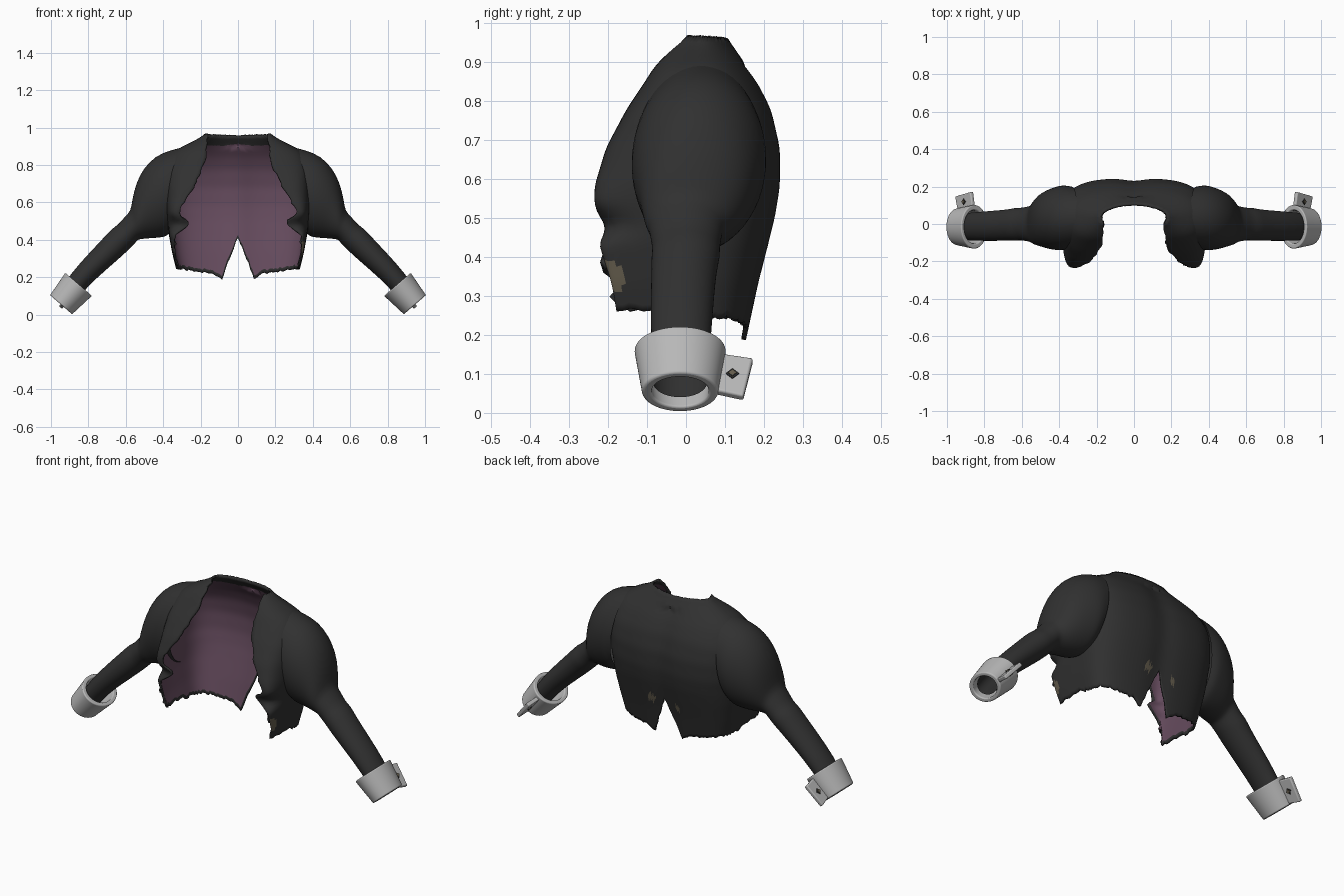
import bpy, bmesh, math, random
from mathutils import Matrix, Vector

random.seed(4)
cube = bpy.data.objects.get("Cube")
if cube:
    bpy.data.objects.remove(cube)


def material(name, rgb):
    m = bpy.data.materials.new(name)
    m.use_nodes = True
    m.diffuse_color = (*rgb, 1)
    m.node_tree.nodes["Principled BSDF"].inputs["Base Color"].default_value = (*rgb, 1)
    return m


black = material("black cloth", (0.03, 0.03, 0.03))
plum = material("plum lining", (0.13, 0.07, 0.11))
grey = material("grey cuff", (0.48, 0.48, 0.48))
tan = material("tan wear", (0.13, 0.11, 0.075))


def finish(name, bm, mats, angle=50):
    mesh = bpy.data.meshes.new(name)
    bm.to_mesh(mesh)
    bm.free()
    obj = bpy.data.objects.new(name, mesh)
    bpy.context.collection.objects.link(obj)
    for m in mats:
        mesh.materials.append(m)
    bpy.ops.object.select_all(action="DESELECT")
    obj.select_set(True)
    bpy.context.view_layer.objects.active = obj
    bpy.ops.object.shade_smooth_by_angle(angle=math.radians(angle))
    return obj


def mirrored(obj):
    obj.modifiers.new("Mirror", "MIRROR").use_mirror_merge = False
    return obj


def grid(bm, rows, closed=False):
    """Skin rows of points; columns run anticlockwise, rows run down."""
    vs = [[bm.verts.new(p) for p in row] for row in rows]
    n = len(rows[0])
    for a, b in zip(vs, vs[1:]):
        for i in range(n if closed else n - 1):
            k = (i + 1) % n
            bm.faces.new((b[i], b[k], a[k], a[i]))


# Body profile: height, front edge x, front edge y, side x, side y, back y
BODY = [
    (0.97, 0.16, 0.01, 0.165, 0.04, 0.1),
    (0.92, 0.165, -0.05, 0.25, 0.03, 0.135),
    (0.89, 0.165, -0.08, 0.32, 0.03, 0.155),
    (0.85, 0.17, -0.105, 0.36, 0.03, 0.185),
    (0.78, 0.19, -0.152, 0.38, 0.02, 0.22),
    (0.68, 0.24, -0.205, 0.385, 0.02, 0.243),
    (0.58, 0.3, -0.235, 0.385, 0.01, 0.243),
    (0.53, 0.325, -0.235, 0.38, 0, 0.235),
    (0.5, 0.25, -0.22, 0.378, 0, 0.23),
    (0.47, 0.26, -0.2, 0.375, 0, 0.222),
    (0.44, 0.335, -0.225, 0.372, 0, 0.215),
    (0.33, 0.34, -0.19, 0.352, 0, 0.187),
    (0.18, 0.3, -0.165, 0.315, 0, 0.155),
]


def linear(z, c):
    z = min(max(z, BODY[-1][0]), BODY[0][0])
    for hi, lo in zip(BODY, BODY[1:]):
        if z >= lo[0]:
            f = (hi[0] - z) / (hi[0] - lo[0])
            return hi[c] + (lo[c] - hi[c]) * f


def profile(z, c):
    return sum(linear(z + d, c) for d in (-0.015, 0, 0.015)) / 3


FRONT, BACK, ROWS = 16, 48, 44


def body_point(i, z):
    """Column i runs from the front edge round the side to the mid back."""
    xe, ye, xs, ys, yb = (profile(z, c) for c in range(1, 6))
    t = (i / FRONT if i < FRONT else (i - FRONT) / BACK) * math.pi / 2
    c, s = max(math.cos(t), 0), math.sin(t)
    n = 2 + 1.2 * min(max((0.95 - z) / 0.2, 0), 1)     # squarer below the neck
    r = (c ** n + s ** n) ** (-1 / n)
    if i < FRONT:
        return xe + (xs - xe) * s * r, ys + (ye - ys) * c * r
    x = xs * c * r
    dip = 0.012 * math.exp(-(x / 0.07) ** 2) * (z < 0.9)
    return x, ys + (yb - ys) * s * r - dip


def hem_height(i):
    if i < FRONT:
        return 0.265
    x = body_point(i, 0.25)[0]
    if x < 0.09:
        return 0.41 - 2.5 * x
    return 0.185 + 0.8 * (x - 0.09) if x < 0.13 else 0.217 + 0.15 * (x - 0.13)


# Open jacket body with a split back and ragged hem
half = FRONT + BACK
columns = []
for k in range(2 * half + 1):
    i, side = (k, 1) if k <= half else (2 * half - k, -1)
    hem = hem_height(i) + random.uniform(-0.006, 0.006)
    top = 0.968 - 0.01 * (i / half) ** 2 + random.uniform(-0.002, 0.002)
    column = []
    for j in range(ROWS + 1):
        z = top + (hem - top) * j / ROWS
        x, y = body_point(i, z)
        fray = random.uniform(-0.006, 0.006) if i == 0 else 0
        column.append((side * (x + fray), y, z))
    columns.append(column)
bm = bmesh.new()
grid(bm, list(zip(*columns)))

# Worn spots: centre x, centre z, half width, half height, front or back
WORN = [(0.075, 0.4, 0.024, 0.024, 1), (-0.085, 0.375, 0.016, 0.018, 1),
        (0.345, 0.35, 0.025, 0.038, -1)]
for n, f in enumerate(bm.faces):
    j, k = divmod(n, 2 * half)
    c = f.calc_center_median()
    if j < 3 or j >= ROWS - 1 or k == 0 or k == 2 * half - 1:
        f.material_index = 2                      # border, black on both sides
    elif any(((c.x - x) / w) ** 2 + ((c.z - z) / h) ** 2 < 1 and c.y * d > 0.16
             for x, z, w, h, d in WORN):
        f.material_index = 1
body = finish("jacket_body", bm, [black, tan, black, plum, plum, black])
shell = body.modifiers.new("Cloth", "SOLIDIFY")
shell.thickness, shell.offset = 0.012, -1
shell.material_offset = 3

# Sleeves: upper x, z, lower x, z, half depth, centre y
SLEEVE = [
    (0.3, 0.895, 0.36, 0.44, 0.165, 0.035),
    (0.37, 0.878, 0.375, 0.425, 0.175, 0.035),
    (0.44, 0.85, 0.39, 0.415, 0.172, 0.03),
    (0.505, 0.785, 0.425, 0.41, 0.157, 0.025),
    (0.545, 0.705, 0.465, 0.408, 0.138, 0.02),
    (0.567, 0.61, 0.505, 0.405, 0.115, 0.005),
    (0.572, 0.555, 0.53, 0.402, 0.096, 0),
    (0.605, 0.525, 0.54, 0.395, 0.093, 0),
    (0.64, 0.48, 0.56, 0.37, 0.086, 0),
    (0.675, 0.46, 0.58, 0.352, 0.089, 0),
    (0.71, 0.42, 0.61, 0.322, 0.084, -0.005),
    (0.8, 0.325, 0.71, 0.235, 0.081, -0.01),
    (0.89, 0.225, 0.805, 0.15, 0.077, -0.013),
    (0.962, 0.118, 0.893, 0.04, 0.07, -0.015),
]
rings = []
for ux, uz, lx, lz, hy, cy in SLEEVE:
    up = Vector((ux - lx, 0, uz - lz)) / 2
    mid = Vector(((ux + lx) / 2, cy, (uz + lz) / 2))
    angles = [math.tau * a / 28 for a in range(28)]
    rings.append([mid + up * math.cos(a) + Vector((0, hy * math.sin(a), 0)) for a in angles])
bm = bmesh.new()
grid(bm, rings, closed=True)
bmesh.ops.recalc_face_normals(bm, faces=bm.faces)
sleeves = mirrored(finish("sleeves", bm, [black], 180))
sleeves.modifiers.new("Smooth", "SUBSURF").levels = 1
sleeves.modifiers["Smooth"].render_levels = 1

# Cuff frame: local x across, local y deep, local z along the arm
inner, outer = Vector((0.852, -0.015, 0.162)), Vector((0.946, -0.015, 0.053))
axis = (outer - inner).normalized()
length = (outer - inner).length
across = Vector((-axis.z, 0, axis.x))
frame = Matrix((across, Vector((0, 1, 0)), axis)).transposed().to_4x4()
frame.translation = inner


def place(name, bm, mat, bevel):
    bm.transform(frame)
    bmesh.ops.recalc_face_normals(bm, faces=bm.faces)
    obj = mirrored(finish(name, bm, [mat]))
    if bevel:
        b = obj.modifiers.new("Round", "BEVEL")
        b.width, b.segments = bevel, 3


# Tapered cuff rings
wall = [(0.094, 0), (0.078, length), (0.058, length), (0.072, 0), (0.094, 0)]
bm = bmesh.new()
grid(bm, [[(r * math.cos(math.tau * a / 48), 1.25 * r * math.sin(math.tau * a / 48), t)
           for a in range(48)] for r, t in wall], closed=True)
bmesh.ops.remove_doubles(bm, verts=bm.verts, dist=0.0001)
place("cuffs", bm, grey, 0.006)

# Fastening tabs behind the cuffs
bm = bmesh.new()
outline = [(0.085, 0.01), (0.187, 0.03), (0.162, length + 0.015), (0.075, length - 0.01)]
grid(bm, [[(h, y, t) for y, t in outline] for h in (-0.018, 0.004)], closed=True)
bmesh.ops.holes_fill(bm, edges=bm.edges)
place("cuff_tabs", bm, grey, 0.006)

# Diamond studs through the tabs, each with a dark rim
for name, mat, radius, depth in (("stud_rims", black, 0.017, 0.028),
                                 ("stud_centres", tan, 0.011, 0.034)):
    bm = bmesh.new()
    bmesh.ops.create_cone(bm, cap_ends=True, segments=4, radius1=radius, radius2=radius,
                          depth=depth, matrix=Matrix.Translation((-0.007, 0.134, 0.085))
                          @ Matrix.Rotation(math.pi / 2, 4, "Y"))
    place(name, bm, mat, 0)
